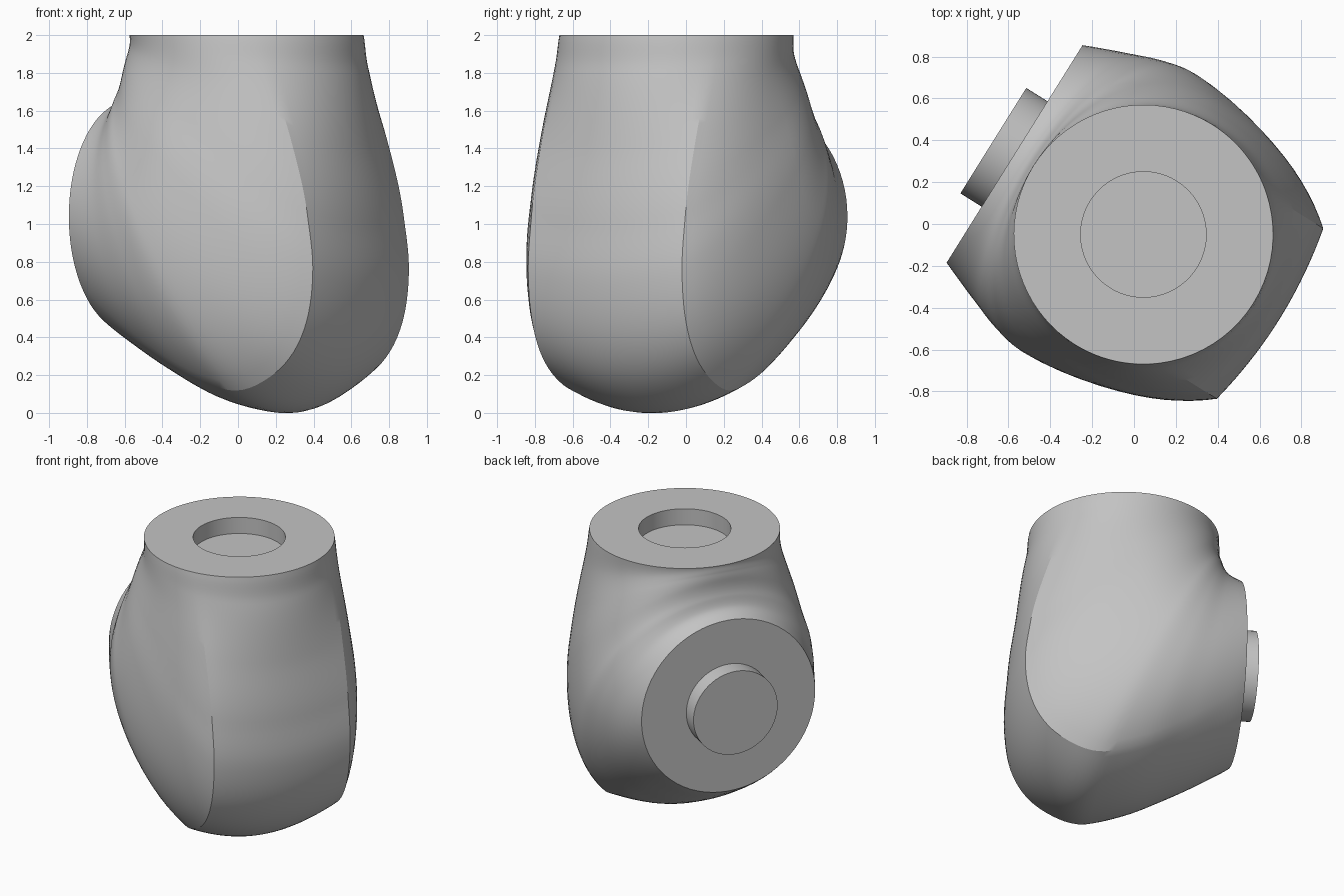
import bpy, bmesh, math
from mathutils import Vector

if "Cube" in bpy.data.objects:
    bpy.data.objects.remove(bpy.data.objects["Cube"])

grey = bpy.data.materials.new("light_grey")
grey.use_nodes = True
grey.diffuse_color = (0.55, 0.55, 0.55, 1)
grey.node_tree.nodes["Principled BSDF"].inputs["Base Color"].default_value = (0.55, 0.55, 0.55, 1)

# Joint frame: U points out of the round side face, W runs across it
AXIS = Vector((0.045, -0.05, 0))
U = Vector((-0.848, 0.53, 0)).normalized()
W = Vector((0.53, 0.848, 0)).normalized()
PIVOT_U, TOP, CREASE = 0.726, 2.0, 0.48


def place(u, w, z):
    return AXIS + U * u + W * w + Vector((0, 0, z))


def smooth(table, x):
    """Cubic interpolation through (x, value) pairs."""
    def slope(i):
        a, b = table[max(i - 1, 0)], table[min(i + 1, len(table) - 1)]
        return (b[1] - a[1]) / (b[0] - a[0])
    i = 0
    while i < len(table) - 2 and x > table[i + 1][0]:
        i += 1
    (x0, v0), (x1, v1) = table[i], table[i + 1]
    d = x1 - x0
    t = min(max((x - x0) / d, 0), 1)
    return ((2*t**3 - 3*t**2 + 1) * v0 + (t**3 - 2*t**2 + t) * d * slope(i)
            + (3*t**2 - 2*t**3) * v1 + (t**3 - t**2) * d * slope(i + 1))


def polar(points):
    """Profile points (u, z) as (angle, distance) about the pivot."""
    return [(math.degrees(math.atan2(TOP - z, PIVOT_U - u)),
             math.hypot(TOP - z, PIVOT_U - u)) for u, z in points]


# Outer and inner bend profiles, then section centre, half width and crease
OUTER = polar([(-.62, 2), (-.64, 1.82), (-.7, 1.4), (-.75, 1), (-.765, .7), (-.71, .4),
               (-.6, .2), (-.42, .05), (-.28, 0), (-.15, .01), (.05, .06), (.29, .17),
               (.525, .3), (.726, .427)])
INNER = [(0, .106), (25, .118), (45, .15), (65, .235), (76, .305), (90, .347)]
CENTRE = [(0, .726), (30, .85), (45, 1), (60, 1.15), (75, 1.1), (90, .96)]
WIDTH = [(0, .62), (15, .635), (30, .68), (45, .74), (62, .782), (70, .755), (78, .7), (90, .613)]
FLATTEN = [(0, 0), (10, .15), (25, .7), (40, 1), (62, 1), (78, .4), (90, 0)]
SAG = [(0, .1), (42, .07), (62, .125), (75, .17), (90, .2)]


def section(angle):
    out, inn, c, h, b, sag = (smooth(t, angle) for t in (OUTER, INNER, CENTRE, WIDTH, FLATTEN, SAG))
    tc = math.asin(CREASE / h)
    side = (out - sag - c) / math.cos(tc)
    ts = [tc * i / 10 for i in range(10)]
    ts += [tc + (math.pi / 2 - tc) * i / 12 for i in range(12)]
    ts += [math.pi / 2 + math.pi / 2 * i / 20 for i in range(21)]
    half = []
    for t in ts:
        w, k = h * math.sin(t), math.cos(t)
        if k < 0:
            r = c + (c - inn) * k
        else:
            cap = out - sag * (w / CREASE) ** 2
            flat = cap if t < tc else c + side * k
            r = (1 - b) * (c + (out - c) * k) + b * flat
        half.append((r, w))
    a = math.radians(angle)
    loop = half + [(r, -w) for r, w in half[-2:0:-1]]
    return [place(PIVOT_U - r * math.cos(a), w, TOP - r * math.sin(a)) for r, w in loop]


def finish(name, bm):
    bmesh.ops.recalc_face_normals(bm, faces=bm.faces[:])
    mesh = bpy.data.meshes.new(name)
    bm.to_mesh(mesh)
    bm.free()
    mesh.materials.append(grey)
    ob = bpy.data.objects.new(name, mesh)
    bpy.context.collection.objects.link(ob)
    bpy.ops.object.select_all(action='DESELECT')
    ob.select_set(True)
    bpy.context.view_layer.objects.active = ob
    bpy.ops.object.shade_smooth_by_angle(angle=math.radians(20))


def loft(name, rings):
    bm = bmesh.new()
    loops = [[bm.verts.new(p) for p in ring] for ring in rings]
    for a, b in zip(loops, loops[1:]):
        for i in range(len(a)):
            j = (i + 1) % len(a)
            bm.faces.new((a[i], a[j], b[j], b[i]))
    bm.faces.new(loops[0])
    bm.faces.new(loops[-1])
    finish(name, bm)


# Curved body with a round socket sunk into the top
ROWS = 80
body = [section(90 * i / ROWS) for i in range(ROWS + 1)]
top_centre = place(0, 0, TOP)
rim = [top_centre + (p - top_centre) * (0.3 / 0.62) for p in body[0]]
floor = [p - Vector((0, 0, 0.115)) for p in rim]
loft("elbow_body", [floor, rim] + body)

# Round peg on the side face
peg = [[place(u, 0.297 * math.cos(t), 1.04 + 0.297 * math.sin(t))
        for t in (math.tau * i / 64 for i in range(64))] for u in (PIVOT_U - 0.02, 0.846)]
loft("side_peg", peg)
